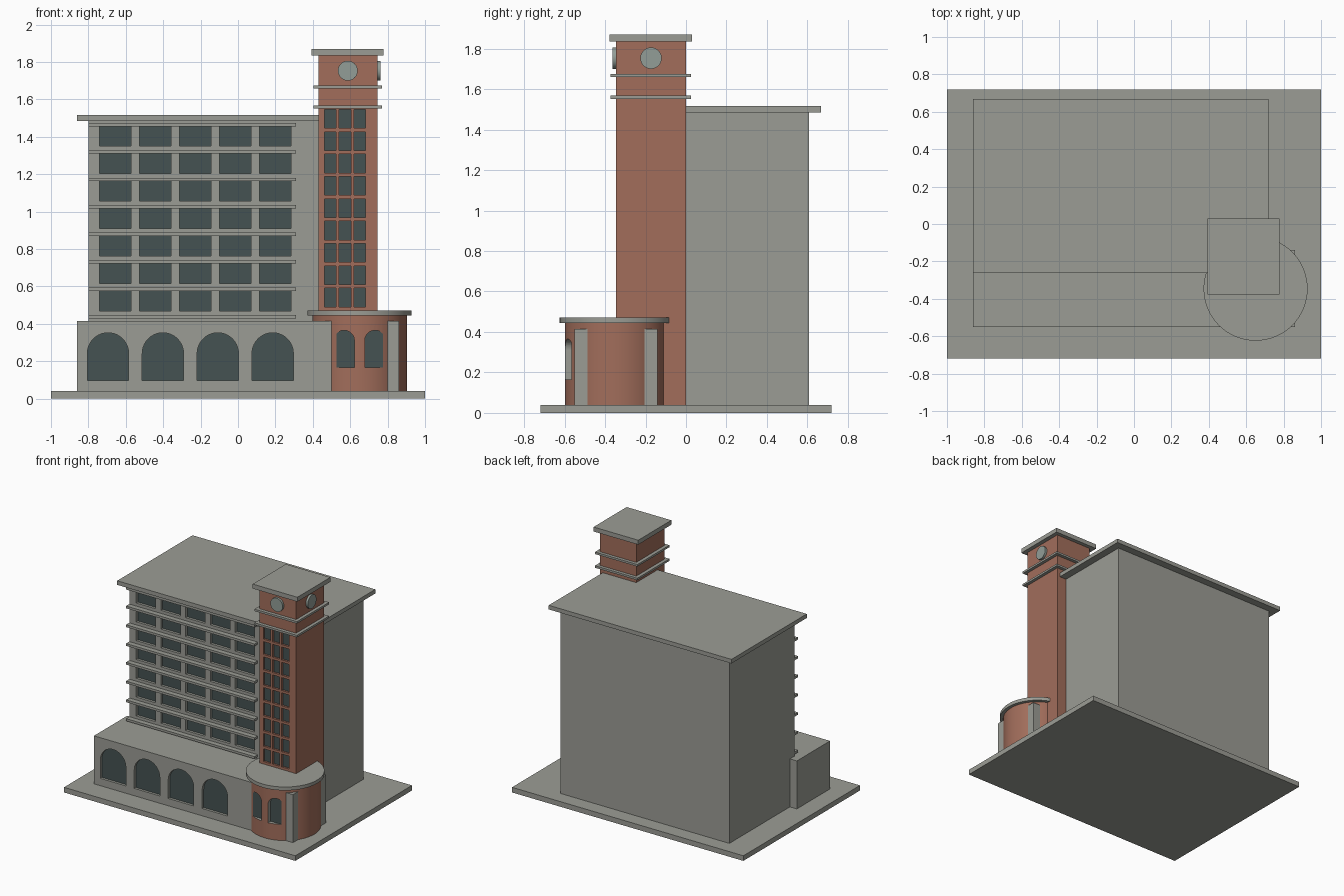
import bpy, bmesh, math
from mathutils import Matrix

if "Cube" in bpy.data.objects:
    bpy.data.objects.remove(bpy.data.objects["Cube"])


def material(name, rgb):
    m = bpy.data.materials.new(name)
    m.diffuse_color = (*rgb, 1)
    m.use_nodes = True
    m.node_tree.nodes["Principled BSDF"].inputs["Base Color"].default_value = m.diffuse_color
    return m


STONE = material("grey stone", (0.33, 0.335, 0.30))
BRICK = material("red brick", (0.36, 0.155, 0.105))
GLASS = material("dark glass", (0.06, 0.085, 0.085))
DIAL = material("pale dial", (0.29, 0.34, 0.31))


def finish(name, bm, mats):
    bmesh.ops.recalc_face_normals(bm, faces=bm.faces)
    me = bpy.data.meshes.new(name)
    bm.to_mesh(me)
    bm.free()
    for m in mats:
        me.materials.append(m)
    ob = bpy.data.objects.new(name, me)
    bpy.context.collection.objects.link(ob)
    return ob


def activate(ob):
    bpy.ops.object.select_all(action='DESELECT')
    ob.select_set(True)
    bpy.context.view_layer.objects.active = ob


def box(name, x, y, z, *mats):
    bm = bmesh.new()
    bmesh.ops.create_cube(bm, size=1)
    for v in bm.verts:
        for i, (a, b) in enumerate((x, y, z)):
            v.co[i] = a if v.co[i] < 0 else b
    return finish(name, bm, mats)


def cylinder(name, centre, r, depth, *mats, turn=Matrix(), segments=64):
    bm = bmesh.new()
    bmesh.ops.create_cone(bm, cap_ends=True, segments=segments, radius1=r, radius2=r,
                          depth=depth, matrix=Matrix.Translation(centre) @ turn)
    ob = finish(name, bm, mats)
    activate(ob)
    bpy.ops.object.shade_smooth_by_angle(angle=math.radians(30))
    return ob


def rectangle(x, z, w, h):
    return [(x - w/2, z - h/2), (x + w/2, z - h/2), (x + w/2, z + h/2), (x - w/2, z + h/2)]


def arch(x, z0, z1, w, n=20):
    r = w / 2
    top = [(x + r*math.cos(math.pi*i/n), z1 - r + r*math.sin(math.pi*i/n)) for i in range(n + 1)]
    return [(x - r, z0), (x + r, z0)] + top


def recess(ob, outlines, y_out, y_glass):
    """Cut openings from the front; reveals take slot 1, the pane slot 2."""
    bm = bmesh.new()
    for pts in outlines:
        front = [bm.verts.new((x, y_out, z)) for x, z in pts]
        back = [bm.verts.new((x, y_glass, z)) for x, z in pts]
        bm.faces.new(front).material_index = 1
        bm.faces.new(back).material_index = 2
        for i in range(len(pts)):
            j = (i + 1) % len(pts)
            bm.faces.new((front[i], front[j], back[j], back[i])).material_index = 1
    cutter = finish("window_cutter", bm, ob.data.materials)
    cutter.hide_render = True
    mod = ob.modifiers.new("openings", 'BOOLEAN')
    mod.operation, mod.solver, mod.object = 'DIFFERENCE', 'EXACT', cutter
    mod.material_mode = 'INDEX'
    activate(ob)
    bpy.ops.object.modifier_apply(modifier=mod.name)
    bpy.data.objects.remove(cutter)


# Ground slab
box("base_slab", (-1, 1), (-0.72, 0.72), (0, 0.04), STONE)

# Main block with window grid, ledges and flat roof
block = box("main_block", (-0.80, 0.66), (-0.20, 0.607), (0.04, 1.485), STONE, STONE, GLASS)
recess(block, [rectangle(-0.656 + 0.214*c, 0.522 + 0.147*r, 0.168, 0.106)
               for c in range(5) for r in range(7)], -0.3, -0.18)
for i in range(8):
    z = 0.438 + 0.1467*i
    box(f"floor_ledge_{i+1}", (-0.80, 0.31), (-0.24, -0.195), (z - 0.009, z + 0.009), STONE)
box("main_roof", (-0.86, 0.72), (-0.263, 0.667), (1.485, 1.517), STONE)

# Podium with arched openings
podium = box("podium", (-0.86, 0.86), (-0.55, -0.14), (0.04, 0.415), STONE, STONE, GLASS)
recess(podium, [arch(-0.695 + 0.2935*i, 0.097, 0.352, 0.221) for i in range(4)], -0.7, -0.53)

# Round entrance pavilion
rotunda = cylinder("rotunda", (0.65, -0.346, 0.2425), 0.253, 0.405, BRICK, STONE, GLASS)
recess(rotunda, [arch(0.65 + s*0.083, 0.165, 0.365, 0.11) for s in (-1, 1)], -0.7, -0.566)
cylinder("rotunda_roof", (0.65, -0.346, 0.457), 0.278, 0.027, STONE)

# Tower with narrow windows, bands and cap
tower = box("tower", (0.43, 0.745), (-0.346, 0), (0.04, 1.835), BRICK, BRICK, GLASS)
recess(tower, [rectangle(0.572 + 0.079*c, 0.54 + 0.1195*r, 0.062, 0.1)
               for c in (-1, 0, 1) for r in range(9)], -0.5, -0.331)
for name, z in (("lower_band", 1.56), ("upper_band", 1.667)):
    box(name, (0.403, 0.77), (-0.372, 0.025), (z - 0.008, z + 0.008), STONE)
box("tower_cap", (0.392, 0.778), (-0.378, 0.03), (1.835, 1.87), STONE)

# Clock dials on the front and right of the tower
cylinder("front_clock", (0.587, -0.351, 1.753), 0.053, 0.024, DIAL,
         turn=Matrix.Rotation(math.pi/2, 4, 'X'), segments=32)
cylinder("right_clock", (0.75, -0.173, 1.753), 0.053, 0.024, DIAL,
         turn=Matrix.Rotation(math.pi/2, 4, 'Y'), segments=32)
